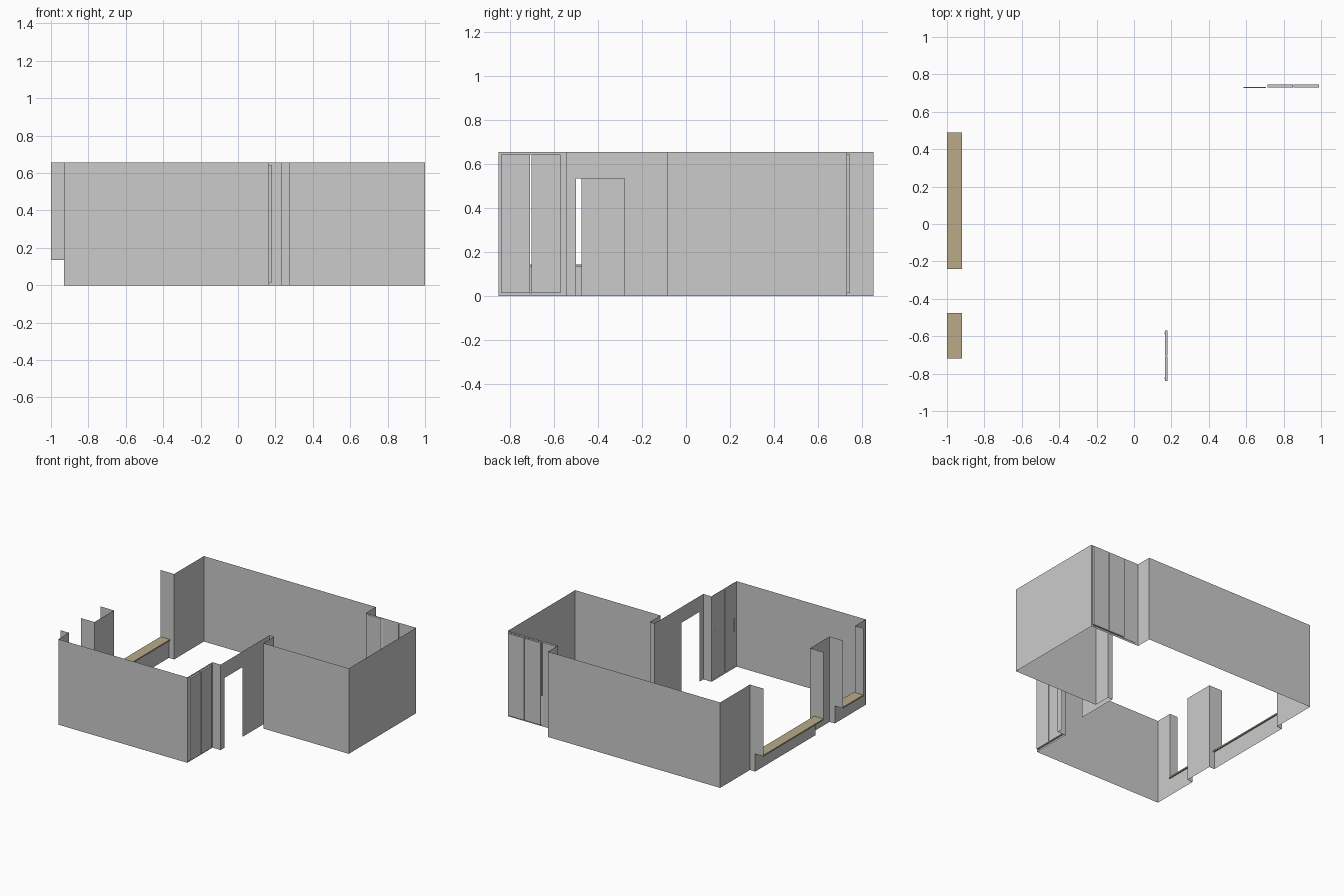
import bpy, bmesh

if "Cube" in bpy.data.objects:
    bpy.data.objects.remove(bpy.data.objects["Cube"])

H = 0.655                  # wall height
SILL_Z0, SILL_Z1 = 0.134, 0.144
DOOR_H = 0.535
WX, NX, OX = -0.885, -0.93, -1.0   # left wall, niche wall, outer reveal edge
PZ0, PZ1 = 0.014, 0.644            # sliding panel height range


def make_object(name, bm, mat=None):
    bmesh.ops.remove_doubles(bm, verts=bm.verts, dist=1e-5)
    me = bpy.data.meshes.new(name)
    bm.to_mesh(me)
    bm.free()
    ob = bpy.data.objects.new(name, me)
    bpy.context.collection.objects.link(ob)
    if mat:
        me.materials.append(mat)
    return ob


def strip(bm, pts, z0=0.0, z1=H):
    """Vertical wall faces along a plan path."""
    for (ax, ay), (bx, by) in zip(pts, pts[1:]):
        bm.faces.new([bm.verts.new(c) for c in
                      ((ax, ay, z0), (bx, by, z0), (bx, by, z1), (ax, ay, z1))])


def opening(bm, a, p, q, b):
    """Wall a-b with a panel opening p-q."""
    strip(bm, [a, p])
    strip(bm, [q, b])
    strip(bm, [p, q], 0, PZ0)
    strip(bm, [p, q], PZ1, H)


def box(name, lo, hi, mat=None):
    bm = bmesh.new()
    bmesh.ops.create_cube(bm, size=1)
    for v in bm.verts:
        v.co = [(l + h) / 2 + c * (h - l) for l, h, c in zip(lo, hi, v.co)]
    return make_object(name, bm, mat)


# Room shell: single-sided walls
bm = bmesh.new()
strip(bm, [(0.165, -0.85), (NX, -0.85), (NX, -0.72)])
strip(bm, [(WX, -0.475), (WX, -0.24)])                       # pier
strip(bm, [(WX, 0.49), (WX, 0.85), (0.575, 0.85), (0.575, 0.73)])
opening(bm, (0.575, 0.73), (0.585, 0.73), (0.99, 0.73), (1.0, 0.73))
strip(bm, [(1.0, 0.73), (1.0, -0.085), (0.275, -0.085), (0.275, 0.045),
           (0.235, 0.045), (0.235, -0.28)])
strip(bm, [(0.235, -0.28), (0.235, -0.5)], DOOR_H, H)        # door header
strip(bm, [(0.235, -0.5), (0.235, -0.545), (0.165, -0.545)])
opening(bm, (0.165, -0.545), (0.165, -0.57), (0.165, -0.84), (0.165, -0.85))

# Low walls and niche returns under the windows
strip(bm, [(NX, -0.72), (NX, -0.475), (WX, -0.475)], 0, SILL_Z0)
strip(bm, [(WX, -0.24), (NX, -0.24), (NX, 0.49), (WX, 0.49)], 0, SILL_Z0)

# Window reveals
for x, y in ((NX, -0.72), (WX, -0.475), (WX, -0.24), (WX, 0.49)):
    strip(bm, [(OX, y), (x, y)], SILL_Z0, H)
make_object("room_walls", bm)

# Window sills
wood = bpy.data.materials.new("sill_tan")
wood.diffuse_color = (0.48, 0.41, 0.25, 1)
wood.use_nodes = True
wood.node_tree.nodes["Principled BSDF"].inputs["Base Color"].default_value = wood.diffuse_color
for i, (y0, y1) in enumerate(((-0.72, -0.475), (-0.24, 0.49))):
    box(f"window_sill_{i + 1}", (OX, y0, SILL_Z0), (-0.92, y1, SILL_Z1), wood)

# Front wardrobe sliding doors with handles
for i, (y0, y1, yh) in enumerate(((-0.84, -0.708, -0.825), (-0.702, -0.57, -0.585))):
    box(f"wardrobe_door_{i + 1}", (0.166, y0, PZ0), (0.18, y1, PZ1))
    box(f"wardrobe_handle_{i + 1}", (0.163, yh - 0.004, 0.28), (0.166, yh + 0.004, 0.38))

# Back closet doors and thin side panel
for i, (x0, x1) in enumerate(((0.713, 0.849), (0.853, 0.99))):
    box(f"closet_door_{i + 1}", (x0, 0.731, PZ0), (x1, 0.745, PZ1))
box("closet_side_panel", (0.585, 0.728, PZ0), (0.705, 0.732, PZ1))
